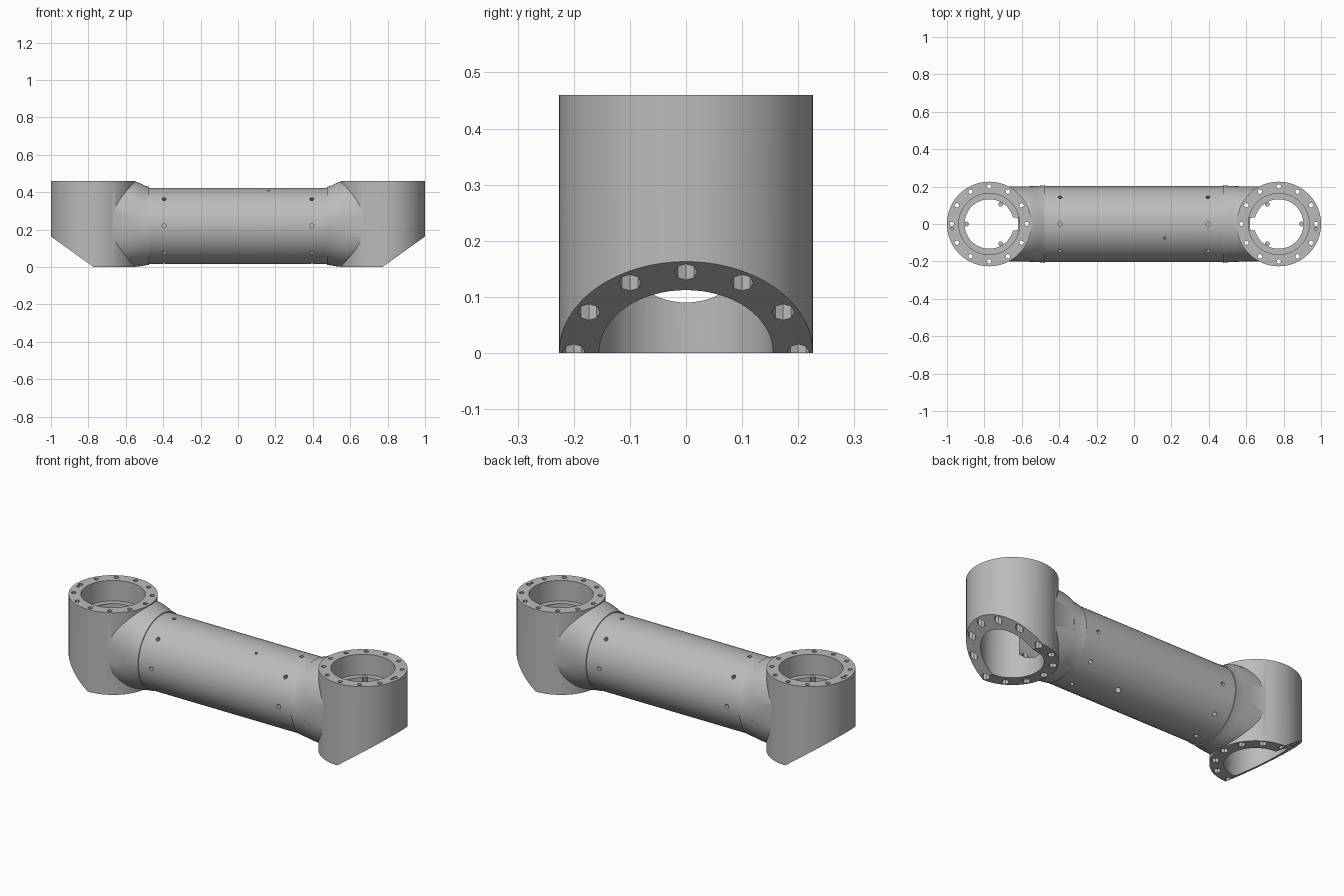
import bpy, bmesh, math
from mathutils import Matrix, Vector

if "Cube" in bpy.data.objects:
    bpy.data.objects.remove(bpy.data.objects["Cube"])

JOINT_X, JOINT_R, HEIGHT = 0.774, 0.226, 0.46
TUBE_Z, TUBE_R = 0.22, 0.203
SIDES = (-1, 1)

grey = bpy.data.materials.new("machined_grey")
grey.use_nodes = True
grey.diffuse_color = (0.5, 0.5, 0.5, 1)
grey.node_tree.nodes["Principled BSDF"].inputs["Base Color"].default_value = (0.5, 0.5, 0.5, 1)


def rod(bm, start, end, radius, sides=64):
    """Closed cylinder between two points."""
    a, b = Vector(start), Vector(end)
    turn = (b - a).to_track_quat("Z", "Y").to_matrix().to_4x4()
    bmesh.ops.create_cone(bm, cap_ends=True, segments=sides, radius1=radius, radius2=radius,
                          depth=(b - a).length, matrix=Matrix.Translation((a + b) / 2) @ turn)


def upright(bm, x, y, z0, z1, radius, sides=64):
    rod(bm, (x, y, z0), (x, y, z1), radius, sides)


def make(name, bm):
    bmesh.ops.recalc_face_normals(bm, faces=bm.faces)
    mesh = bpy.data.meshes.new(name)
    bm.to_mesh(mesh)
    bm.free()
    ob = bpy.data.objects.new(name, mesh)
    bpy.context.collection.objects.link(ob)
    return ob


def combine(body, bm, operation="DIFFERENCE"):
    """Apply a boolean with a temporary solid."""
    tool = make("cutter", bm)
    tool.hide_render = True
    mod = body.modifiers.new("cut", "BOOLEAN")
    mod.operation, mod.solver, mod.object = operation, "EXACT", tool
    bpy.context.view_layer.update()
    deps = bpy.context.evaluated_depsgraph_get()
    mesh = bpy.data.meshes.new_from_object(body.evaluated_get(deps))
    body.modifiers.clear()
    body.data = mesh
    bpy.data.objects.remove(tool)


def neck(bm, s):
    """Loft from the round tube into the taller joint housing."""
    sections = [(0.475, 0.22, 0.208, 0.208, 2), (0.50, 0.222, 0.205, 0.214, 2),
                (0.53, 0.227, 0.203, 0.224, 2.1), (0.56, 0.23, 0.202, 0.228, 2.2),
                (0.72, 0.23, 0.2, 0.228, 2.5)]
    rings = []
    for x, cz, ry, rz, power in sections:
        ring = []
        for i in range(64):
            t = math.tau * (i + 0.5) / 64
            c, d = math.cos(t), math.sin(t)
            y = math.copysign(abs(c) ** (2 / power), c) * ry
            z = math.copysign(abs(d) ** (2 / power), d) * rz
            ring.append(bm.verts.new((s * x, y, cz + z)))
        rings.append(ring)
    for r, q in zip(rings, rings[1:]):
        for i in range(64):
            j = (i + 1) % 64
            bm.faces.new((r[i], r[j], q[j], q[i]))
    bm.faces.new(rings[0])
    bm.faces.new(rings[-1])


# Central tube, then necks and joint housings
bm = bmesh.new()
rod(bm, (-0.55, 0, TUBE_Z), (0.55, 0, TUBE_Z), TUBE_R)
body = make("arm_link_body", bm)

bm = bmesh.new()
for s in SIDES:
    neck(bm, s)
combine(body, bm, "UNION")

bm = bmesh.new()
for s in SIDES:
    upright(bm, s * JOINT_X, 0, 0, HEIGHT, JOINT_R, 96)
combine(body, bm, "UNION")

# Slanted undersides at both ends
bm = bmesh.new()
for s in SIDES:
    wedge = [(0.772, 0), (1.2, 0.306), (1.2, -0.3), (0.772, -0.3)]
    sides = [[bm.verts.new((s * x, y, z)) for x, z in wedge] for y in (-0.4, 0.4)]
    bm.faces.new(sides[0])
    bm.faces.new(sides[1])
    for i in range(4):
        j = (i + 1) % 4
        bm.faces.new((sides[0][i], sides[0][j], sides[1][j], sides[1][i]))
combine(body, bm)

# Upper bore, lower bore and the narrow ledge between them
for z0, z1, r in ((0.345, 0.6, 0.163), (-0.1, 0.31, 0.155), (-0.2, 0.7, 0.132)):
    bm = bmesh.new()
    for s in SIDES:
        upright(bm, s * JOINT_X, 0, z0, z1, r)
    combine(body, bm)

# Hollow tube
bm = bmesh.new()
rod(bm, (-0.65, 0, TUBE_Z), (0.65, 0, TUBE_Z), 0.13)
combine(body, bm)

# Bolt circles: through holes and wide counterbores from below
for z0, z1, r, n in ((-0.1, 0.6, 0.012, 12), (-0.1, 0.25, 0.02, 8)):
    bm = bmesh.new()
    for s in SIDES:
        for i in range(12):
            t = math.tau * i / 12
            upright(bm, s * JOINT_X + 0.2 * math.cos(t), 0.2 * math.sin(t), z0, z1, r, n)
    combine(body, bm)

# Dowel holes in the top rims
bm = bmesh.new()
for s in SIDES:
    upright(bm, s * 0.972, -0.026, 0.4, 0.6, 0.008, 10)
combine(body, bm)

# Radial screw holes around both ends of the tube, plus one cable hole pair
bm = bmesh.new()


def radial(x, angle, radius):
    d = Vector((0, math.sin(angle), math.cos(angle)))
    c = Vector((x, 0, TUBE_Z))
    rod(bm, c + d * 0.15, c + d * 0.25, radius, 12)


for s in SIDES:
    for i in range(8):
        radial(s * 0.395, math.tau * i / 8, 0.011)
radial(0.165, math.radians(-22), 0.007)
radial(0.165, math.radians(158), 0.016)
combine(body, bm)

# Three small studs on each inner ledge
bm = bmesh.new()
for s in SIDES:
    for i in range(3):
        t = math.tau * i / 3
        upright(bm, s * (JOINT_X + 0.122 * math.cos(t)), 0.122 * math.sin(t), 0.3, 0.355, 0.013, 12)
studs = make("ledge_studs", bm)

for ob in (body, studs):
    ob.data.materials.clear()
    ob.data.materials.append(grey)
    bpy.ops.object.select_all(action="DESELECT")
    ob.select_set(True)
    bpy.context.view_layer.objects.active = ob
    bpy.ops.object.shade_smooth_by_angle(angle=math.radians(30))
